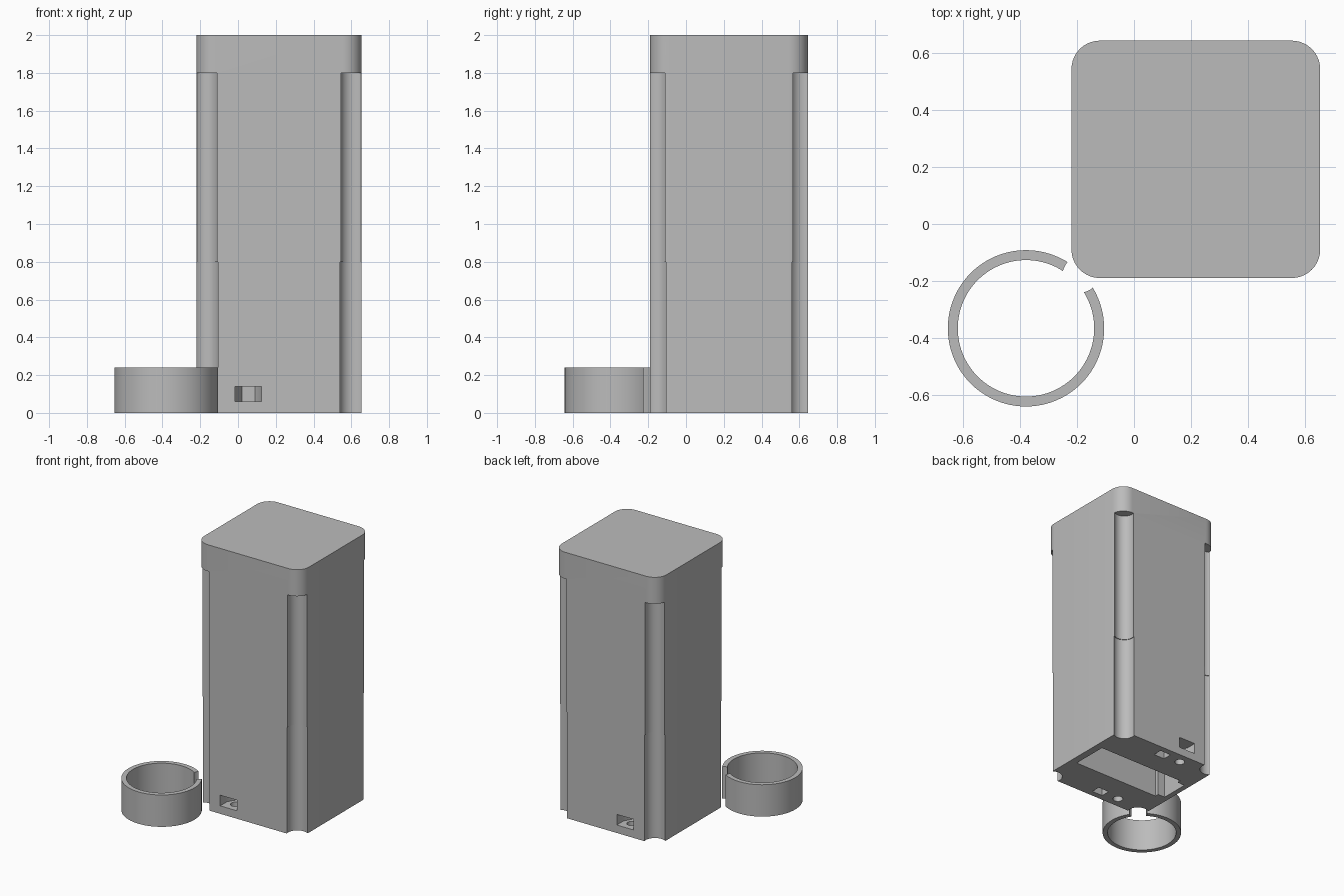
import bpy
import bmesh
from math import cos, sin, pi, radians

if "Cube" in bpy.data.objects:
    bpy.data.objects.remove(bpy.data.objects["Cube"], do_unlink=True)

grey = bpy.data.materials.new("plain grey")
grey.use_nodes = True
colour = (0.5, 0.5, 0.5, 1)
grey.diffuse_color = colour
grey.node_tree.nodes["Principled BSDF"].inputs["Base Color"].default_value = colour


def prism(name, outline, z0, z1):
    """Extrude a flat outline from z0 to z1."""
    bm = bmesh.new()
    face = bm.faces.new([bm.verts.new((x, y, z0)) for x, y in outline])
    top = bmesh.ops.extrude_face_region(bm, geom=[face])["geom"]
    for v in top:
        if isinstance(v, bmesh.types.BMVert):
            v.co.z = z1
    bmesh.ops.recalc_face_normals(bm, faces=bm.faces)
    mesh = bpy.data.meshes.new(name)
    bm.to_mesh(mesh)
    bm.free()
    mesh.materials.append(grey)
    ob = bpy.data.objects.new(name, mesh)
    bpy.context.collection.objects.link(ob)
    return ob


def circle(cx, cy, r, n=48):
    return [(cx + r * cos(2 * pi * i / n), cy + r * sin(2 * pi * i / n)) for i in range(n)]


def rect(x0, x1, y0, y1):
    return [(x0, y0), (x1, y0), (x1, y1), (x0, y1)]


def rounded_rect(x0, x1, y0, y1, r, n=10):
    centres = [(x1 - r, y1 - r), (x0 + r, y1 - r), (x0 + r, y0 + r), (x1 - r, y0 + r)]
    return [(cx + r * cos(pi / 2 * (q + i / n)), cy + r * sin(pi / 2 * (q + i / n)))
            for q, (cx, cy) in enumerate(centres) for i in range(n + 1)]


def cut(target, outline, z0, z1):
    """Subtract a prism from the target, then drop the cutter."""
    cutter = prism("cutter", outline, z0, z1)
    cutter.hide_render = True
    mod = target.modifiers.new("cut", "BOOLEAN")
    mod.operation = "DIFFERENCE"
    mod.solver = "EXACT"
    mod.object = cutter
    activate(target)
    bpy.ops.object.modifier_apply(modifier=mod.name)
    bpy.data.objects.remove(cutter, do_unlink=True)


def activate(ob):
    bpy.ops.object.select_all(action="DESELECT")
    ob.select_set(True)
    bpy.context.view_layer.objects.active = ob


X0, X1, Y0, Y1 = -0.22, 0.655, -0.19, 0.645
MID_X, MID_Y = (X0 + X1) / 2, (Y0 + Y1) / 2
HALF_X, HALF_Y = (X1 - X0) / 2, (Y1 - Y0) / 2

# Tall body with rounded vertical corners
body = prism("tall_body", rounded_rect(X0, X1, Y0, Y1, 0.1), 0, 2)

# Rod grooves up each corner, slightly wider in the lower part
for sx in (-1, 1):
    for sy in (-1, 1):
        gx = MID_X + sx * (HALF_X - 0.042)
        gy = MID_Y + sy * (HALF_Y - 0.02)
        cut(body, circle(gx, gy, 0.071), -0.1, 1.8)
        cut(body, circle(gx, gy, 0.076), -0.1, 0.8)

# Deep compartment in the underside, with a narrower end
cut(body, rect(-0.12, 0.6, 0.09, 0.365), -0.1, 0.6)
cut(body, rect(-0.18, 0, 0.12, 0.335), -0.1, 0.5)

# Nut pockets, screw holes and square sockets near the front and back
NUT_X, NUT_R = 0.055, 0.07
for s in (-1, 1):
    ny = MID_Y + s * (HALF_Y - 0.08)
    wall = MID_Y + s * (HALF_Y + 0.1)
    inner = ny - s * NUT_R * sin(pi / 3)
    pocket = [(NUT_X - NUT_R, wall), (NUT_X - NUT_R, ny), (NUT_X - NUT_R / 2, inner),
              (NUT_X + NUT_R / 2, inner), (NUT_X + NUT_R, ny), (NUT_X + NUT_R, wall)]
    cut(body, pocket, 0.06, 0.14)
    cut(body, circle(NUT_X, ny, 0.035, 24), -0.1, 0.1)
    cut(body, rect(0.17, 0.26, ny - 0.035, ny + 0.035), -0.1, 0.08)

# Open clip ring beside the body
ring = prism("clip_ring", circle(-0.38, -0.367, 0.275, 96), 0, 0.24)
cut(ring, circle(-0.38, -0.367, 0.24, 96), -0.1, 0.4)
cut(ring, circle(-0.188, -0.178, 0.063), -0.1, 0.4)

for ob in (body, ring):
    activate(ob)
    bpy.ops.object.shade_smooth_by_angle(angle=radians(30))
